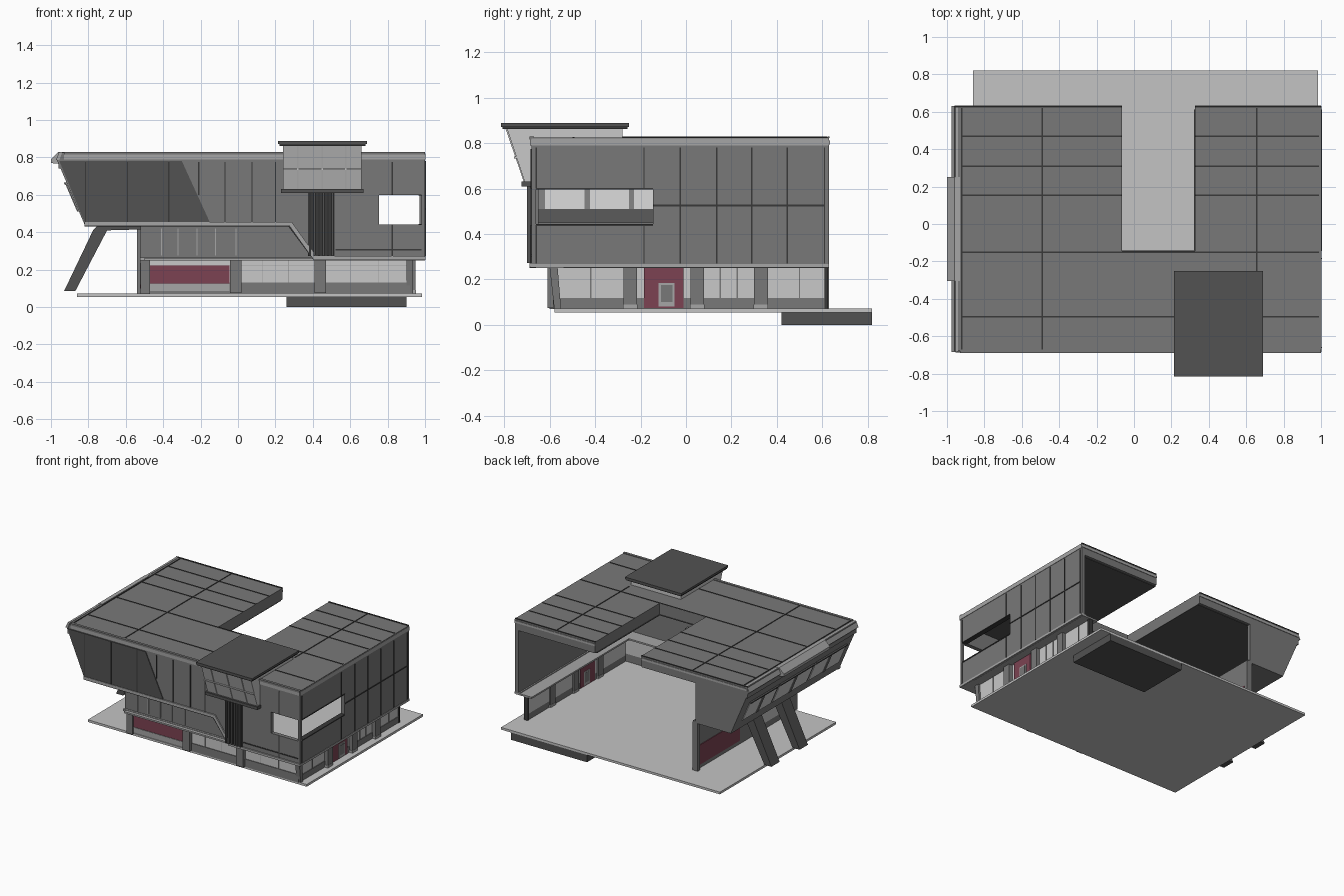
import bpy, bmesh

def mat(name, *c):
    m = bpy.data.materials.new(name)
    c = c * 3 if len(c) == 1 else c
    m.diffuse_color = (*c, 1)
    return m

GREY = mat("wall grey", 0.19)
DARK = mat("dark panel", 0.085)
LINE = mat("joint black", 0.04)
GLASS = mat("glass light grey", 0.58)
SLAB = mat("paving pale grey", 0.55)
TRIM = mat("trim grey", 0.38)
RED = mat("dull red", 0.20, 0.055, 0.085)

def prism(name, pts, axis, a, b, m):
    """Extrude a profile along an axis; the profile holds the other two axes in order."""
    bm = bmesh.new()
    def v(p, t):
        q = list(p)
        q.insert("xyz".index(axis), t)
        return bm.verts.new(q)
    A = [v(p, a) for p in pts]
    B = [v(p, b) for p in pts]
    bm.faces.new(A)
    bm.faces.new(B[::-1])
    for i in range(len(pts)):
        j = (i + 1) % len(pts)
        bm.faces.new((A[i], B[i], B[j], A[j]))
    bmesh.ops.recalc_face_normals(bm, faces=bm.faces)
    me = bpy.data.meshes.new(name)
    bm.to_mesh(me)
    bm.free()
    me.materials.append(m)
    o = bpy.data.objects.new(name, me)
    bpy.context.collection.objects.link(o)
    return o

def box(name, x0, x1, y0, y1, z0, z1, m):
    return prism(name, [(x0, y0), (x1, y0), (x1, y1), (x0, y1)], "z", z0, z1, m)

# Paved ground and the block below it
box("ground_slab", -0.86, 0.985, -0.58, 0.82, 0.055, 0.072, SLAB)
box("rear_base_block", 0.26, 0.9, 0.42, 0.82, 0, 0.055, DARK)

# U-shaped roof with pale edge strip and joints
U = [(-0.96, -0.68), (1, -0.68), (1, 0.63), (0.325, 0.63), (0.325, -0.145),
     (-0.065, -0.145), (-0.065, 0.63), (-0.96, 0.63)]
prism("roof", U, "z", 0.74, 0.825, GREY)
prism("roof_ceiling", [(x * 0.985, y * 0.97) for x, y in U], "z", 0.736, 0.741, DARK)
for n, y in enumerate((0.47, 0.31, 0.155)):
    box(f"roof_joint_left_{n}", -0.92, -0.065, y - 0.004, y + 0.004, 0.82, 0.828, LINE)
    box(f"roof_joint_right_{n}", 0.325, 0.99, y - 0.004, y + 0.004, 0.82, 0.828, LINE)
for n, y in enumerate((-0.15, -0.495)):
    box(f"roof_joint_front_{n}", -0.92, 0.99, y - 0.004, y + 0.004, 0.82, 0.828, LINE)
for n, (x, y0) in enumerate(((-0.49, -0.67), (0.655, -0.25))):
    box(f"roof_joint_long_{n}", x - 0.004, x + 0.004, y0, 0.62, 0.82, 0.828, LINE)
for n, (x0, x1) in enumerate(((-0.93, 0.24), (0.66, 1.0))):
    box(f"front_edge_strip_{n}", x0, x1, -0.686, -0.676, 0.79, 0.815, TRIM)
    box(f"front_edge_cap_{n}", x0, x1, -0.69, -0.67, 0.815, 0.83, GREY)
box("right_edge_strip", 0.995, 1.003, -0.68, 0.63, 0.79, 0.82, TRIM)
for n, (x0, x1) in enumerate(((-0.96, -0.065), (0.325, 1.0))):
    box(f"back_edge_line_{n}", x0, x1, 0.622, 0.632, 0.822, 0.829, LINE)
    box(f"back_edge_strip_{n}", x0, x1, 0.628, 0.634, 0.795, 0.812, TRIM)

# Upper front wall, stepped lower edge, corner opening left free
prism("front_wall", [(-0.97, 0.79), (0.755, 0.79), (0.755, 0.26), (0.41, 0.26),
                     (0.28, 0.44), (-0.82, 0.44)], "y", -0.68, -0.65, GREY)
box("front_wall_over_opening", 0.755, 1, -0.68, -0.65, 0.6, 0.79, GREY)
box("front_wall_under_opening", 0.755, 1, -0.68, -0.65, 0.26, 0.44, GREY)
box("corner_post", 0.982, 1, -0.68, -0.66, 0.44, 0.6, GREY)
prism("front_dark_panel", [(-0.955, 0.78), (-0.3, 0.78), (-0.15, 0.452), (-0.82, 0.452)],
      "y", -0.686, -0.679, DARK)
for n, x in enumerate((-0.815, -0.59, -0.37)):
    box(f"dark_panel_joint_{n}", x - 0.003, x + 0.003, -0.688, -0.68, 0.455, 0.775, LINE)
for n, (x, z0) in enumerate(((-0.07, 0.45), (0.075, 0.45), (-0.21, 0.6), (0.2, 0.45))):
    box(f"front_joint_{n}", x - 0.003, x + 0.003, -0.684, -0.679, z0, 0.775, LINE)
box("front_joint_upper", 0.822, 0.828, -0.684, -0.679, 0.6, 0.775, LINE)
box("front_joint_lower", 0.822, 0.828, -0.684, -0.679, 0.27, 0.44, LINE)
box("front_joint_level", 0.52, 0.98, -0.684, -0.679, 0.302, 0.31, LINE)
prism("front_lower_trim", [(-0.82, 0.455), (0.287, 0.455), (0.418, 0.272), (1, 0.272), (1, 0.255),
                           (0.405, 0.255), (0.277, 0.435), (-0.82, 0.435)], "y", -0.69, -0.66, TRIM)
prism("front_trim_line", [(-0.82, 0.437), (0.277, 0.437), (0.405, 0.257), (0.405, 0.25),
                          (0.27, 0.43), (-0.82, 0.43)], "y", -0.688, -0.66, LINE)

# Upper right wall around the opening
box("right_wall_rear", 0.97, 1, -0.145, 0.63, 0.26, 0.79, GREY)
box("right_wall_over_opening", 0.97, 1, -0.65, -0.145, 0.6, 0.79, GREY)
box("right_wall_under_opening", 0.97, 1, -0.65, -0.145, 0.26, 0.44, GREY)
box("right_bottom_trim", 0.96, 1.003, -0.685, 0.63, 0.252, 0.268, TRIM)
for n, y in enumerate((-0.66, -0.185, -0.025, 0.135, 0.29, 0.445, 0.61)):
    for k, (a, b) in enumerate(((0.6, 0.78), (0.27, 0.44)) if y < -0.145 else ((0.27, 0.78),)):
        box(f"right_joint_{n}_{k}", 0.998, 1.004, y - 0.003, y + 0.003, a, b, LINE)
box("right_joint_level", 0.998, 1.004, -0.145, 0.61, 0.521, 0.529, LINE)
box("opening_sill_side", 0.965, 1.003, -0.66, -0.145, 0.436, 0.444, LINE)
box("opening_head_side", 0.965, 1.003, -0.66, -0.145, 0.596, 0.602, LINE)

# Leaning left wall, its windows and the raised central hood
def lean(z, off=0):
    return (-0.82 - (z - 0.44) * 0.15 / 0.35 + off, z)

def leaning(name, y0, y1, z0, z1, o0, o1, m):
    prism(name, [lean(z0, o0), lean(z1, o0), lean(z1, o1), lean(z0, o1)], "y", y0, y1, m)

leaning("left_wall", -0.68, 0.63, 0.44, 0.79, 0, 0.03, GREY)
leaning("left_wall_inner_base", -0.65, 0.6, 0.45, 0.51, 0.028, 0.035, DARK)
for n, (a, b) in enumerate(((-0.62, -0.25), (-0.23, 0.18), (0.2, 0.54))):
    leaning(f"left_window_{n}", a, b, 0.51, 0.66, -0.005, 0.036, GLASS)
    leaning(f"left_window_head_{n}", a, b, 0.655, 0.667, -0.015, 0.0, DARK)
    leaning(f"left_mullion_{n}", (a + b) / 2 - 0.012, (a + b) / 2 + 0.012, 0.51, 0.66, -0.01, 0.038, GREY)
prism("left_edge_strip", [(-0.975, 0.785), (-0.955, 0.785), (-0.94, 0.828), (-0.955, 0.828)],
      "y", -0.685, 0.63, TRIM)
prism("left_hood", [(-1, 0.77), (-0.95, 0.765), (-0.93, 0.829), (-0.96, 0.829), (-1, 0.79)],
      "y", -0.305, 0.25, TRIM)
box("left_roof_joint", -0.925, -0.917, -0.67, 0.62, 0.82, 0.829, LINE)
box("left_soffit", -0.82, -0.5, -0.66, 0.63, 0.435, 0.45, GREY)
prism("left_end_wall", [(-0.97, 0.79), (-0.52, 0.79), (-0.52, 0.07), (-0.54, 0.07), (-0.54, 0.44),
                        (-0.82, 0.44)], "y", 0.605, 0.63, GREY)

# Slanting legs with a flat head
for n, y in enumerate((-0.09, 0.25)):
    prism(f"leg_{n}", [(-0.93, 0.085), (-0.87, 0.085), (-0.7, 0.41), (-0.52, 0.415), (-0.52, 0.437),
                       (-0.75, 0.437), (-0.775, 0.41)], "y", y - 0.05, y + 0.05, DARK)

# Recessed middle front and left wall
box("recessed_front", -0.52, 0.42, -0.62, -0.59, 0.25, 0.44, GREY)
for n, x in enumerate((-0.41, -0.32, -0.22, -0.12, -0.01)):
    box(f"recess_mullion_{n}", x - 0.003, x + 0.003, -0.627, -0.619, 0.275, 0.42, TRIM)
box("recess_ledge", -0.525, 0.42, -0.635, -0.58, 0.25, 0.265, TRIM)
box("left_lower_wall", -0.52, -0.495, -0.6, 0.63, 0.07, 0.44, GREY)
box("left_red_panel", -0.525, -0.49, 0.1, 0.6, 0.1, 0.25, RED)
box("left_glass", -0.525, -0.49, -0.5, -0.05, 0.12, 0.24, GLASS)

# Narrow floor strips behind the overhang
box("front_floor_strip", -0.5, 1, -0.66, -0.54, 0.25, 0.262, TRIM)
box("right_floor_strip", 0.86, 0.99, -0.66, 0.63, 0.25, 0.262, TRIM)

# Ground-floor front: base, glazing, red panel, columns
box("front_base", -0.49, 0.92, -0.585, -0.56, 0.07, 0.13, GREY)
box("front_glass", -0.5, 0.92, -0.58, -0.56, 0.13, 0.25, GLASS)
box("front_red_panel", -0.47, -0.045, -0.588, -0.555, 0.125, 0.222, RED)
box("front_red_sill", -0.47, -0.045, -0.589, -0.58, 0.085, 0.123, TRIM)
box("front_glass_line", -0.49, 0.9, -0.584, -0.579, 0.222, 0.226, TRIM)
for n, x in enumerate((-0.012, 0.44)):
    box(f"front_column_{n}", x - 0.03, x + 0.03, -0.61, -0.56, 0.075, 0.25, GREY)
for n, x in enumerate((0.13, 0.27, 0.6, 0.75)):
    box(f"front_glass_bar_{n}", x - 0.002, x + 0.002, -0.584, -0.579, 0.13, 0.25, TRIM)
prism("front_left_fin", [(-0.525, 0.25), (-0.47, 0.25), (-0.47, 0.07), (-0.495, 0.07)],
      "y", -0.6, -0.555, GREY)
prism("front_right_fin", [(-0.6, 0.25), (-0.565, 0.25), (-0.55, 0.07), (-0.58, 0.07)],
      "x", 0.9, 0.935, GREY)

# Ground-floor right: base, glazing, red entrance, columns
box("right_base", 0.9, 0.925, -0.57, 0.62, 0.07, 0.118, GREY)
box("right_glass", 0.9, 0.92, -0.57, 0.62, 0.118, 0.25, GLASS)
box("entrance_red_wall", 0.895, 0.93, -0.185, -0.01, 0.075, 0.25, RED)
box("entrance_door", 0.893, 0.935, -0.12, -0.05, 0.08, 0.185, TRIM)
box("entrance_door_glass", 0.892, 0.938, -0.11, -0.06, 0.1, 0.175, GREY)
for n, y in enumerate((-0.245, 0.05, 0.33)):
    box(f"right_column_{n}", 0.89, 0.95, y - 0.03, y + 0.03, 0.09, 0.25, GREY)
    box(f"right_column_foot_{n}", 0.888, 0.952, y - 0.032, y + 0.032, 0.07, 0.09, TRIM)
for n, y in enumerate((-0.42, 0.15, 0.225, 0.5)):
    box(f"right_glass_bar_{n}", 0.918, 0.924, y - 0.003, y + 0.003, 0.118, 0.25, GREY)
box("right_rear_post", 0.895, 0.93, 0.61, 0.625, 0.07, 0.25, LINE)

# Glazed bay with flat dark roof, ledge and louvres below
prism("bay_glass", [(-0.79, 0.868), (-0.71, 0.63), (-0.66, 0.63), (-0.66, 0.8), (-0.28, 0.82),
                    (-0.28, 0.868)], "x", 0.24, 0.66, GLASS)
for n, x in enumerate((0.32, 0.45, 0.575)):
    prism(f"bay_mullion_{n}", [(-0.795, 0.865), (-0.715, 0.632), (-0.705, 0.632), (-0.785, 0.865)],
          "x", x - 0.004, x + 0.004, SLAB)
box("bay_crossbar", 0.24, 0.66, -0.757, -0.74, 0.733, 0.741, SLAB)
box("bay_roof", 0.215, 0.69, -0.815, -0.25, 0.872, 0.888, DARK)
box("bay_roof_edge", 0.222, 0.683, -0.808, -0.257, 0.862, 0.873, LINE)
box("bay_ledge", 0.23, 0.67, -0.725, -0.67, 0.61, 0.632, DARK)
box("louvre_back", 0.375, 0.515, -0.686, -0.679, 0.272, 0.612, LINE)
for n in range(6):
    x = 0.385 + n * 0.024
    box(f"louvre_{n}", x - 0.006, x + 0.006, -0.7, -0.68, 0.272, 0.612, DARK)
